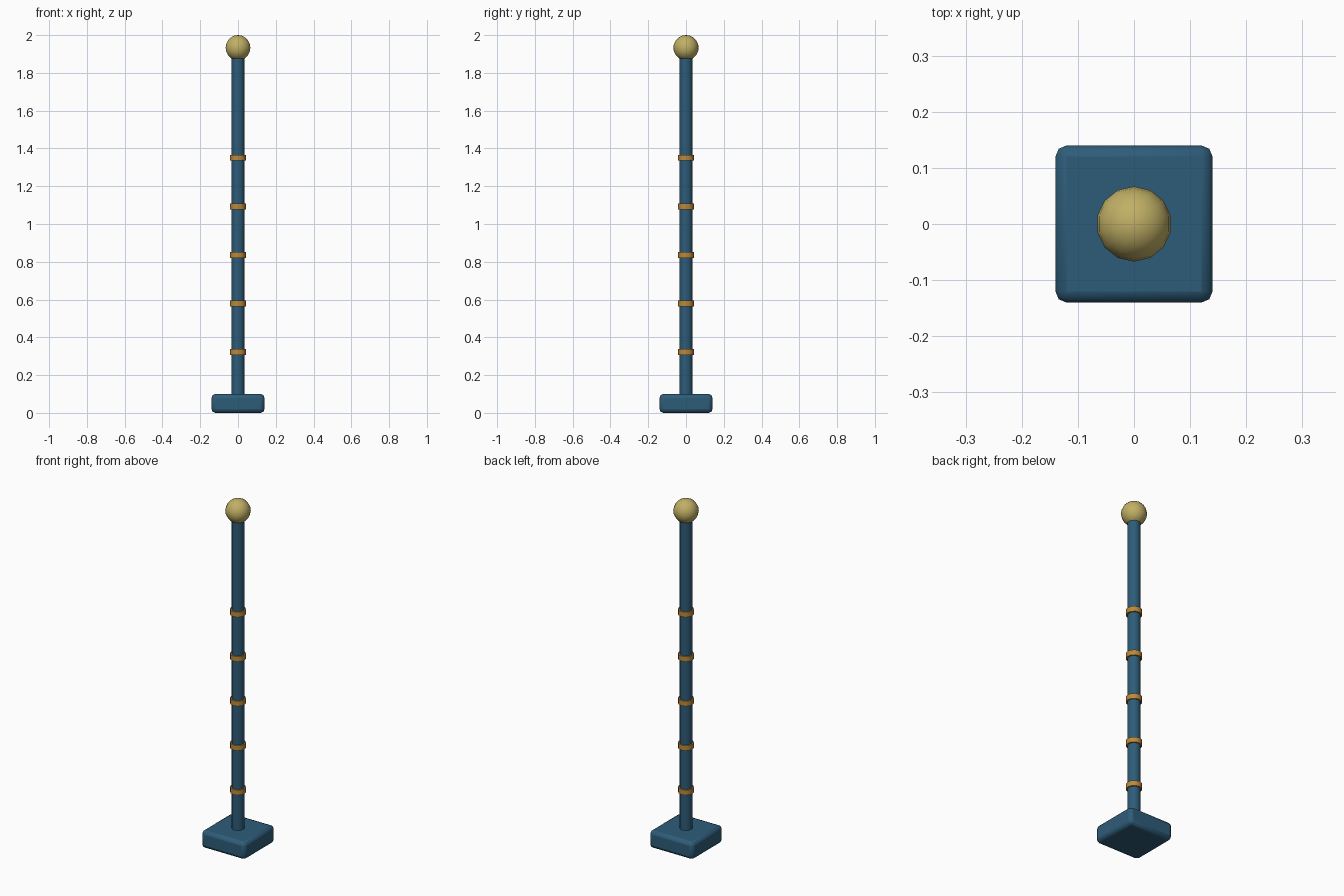
import bpy
import math

cube = bpy.data.objects.get("Cube")
if cube:
    bpy.data.objects.remove(cube, do_unlink=True)


def make_material(name, rgb):
    mat = bpy.data.materials.new(name)
    mat.use_nodes = True
    mat.diffuse_color = (*rgb, 1)
    mat.node_tree.nodes["Principled BSDF"].inputs["Base Color"].default_value = (*rgb, 1)
    return mat


blue = make_material("deep blue", (0.027, 0.107, 0.19))
brass = make_material("brass orange", (0.50, 0.25, 0.045))
gold = make_material("pale gold", (0.53, 0.43, 0.13))


def finish(name, mat, angle=30):
    obj = bpy.context.object
    obj.name = name
    obj.data.materials.append(mat)
    bpy.ops.object.shade_smooth_by_angle(angle=math.radians(angle))
    return obj


def cylinder(name, mat, radius, bottom, top, sides=12):
    bpy.ops.mesh.primitive_cylinder_add(
        vertices=sides, radius=radius, depth=top - bottom,
        location=(0, 0, (bottom + top) / 2))
    return finish(name, mat, 35)


# Square foot with softened edges
bpy.ops.mesh.primitive_cube_add(size=1, location=(0, 0, 0.05))
foot = bpy.context.object
foot.scale = (0.28, 0.28, 0.1)
bpy.ops.object.transform_apply(location=False, rotation=False, scale=True)
bevel = foot.modifiers.new("Soft edges", 'BEVEL')
bevel.width = 0.02
bevel.segments = 2
finish("foot", blue)

# Upright pole
cylinder("pole", blue, 0.034, 0.09, 1.9)

# Evenly spaced bands around the pole
for i in range(5):
    z = 0.322 + i * 0.257
    cylinder(f"band_{i + 1}", brass, 0.042, z - 0.015, z + 0.015)

# Ball finial
bpy.ops.mesh.primitive_uv_sphere_add(
    segments=14, ring_count=10, radius=0.067, location=(0, 0, 1.933))
finish("ball_finial", gold, 40)
